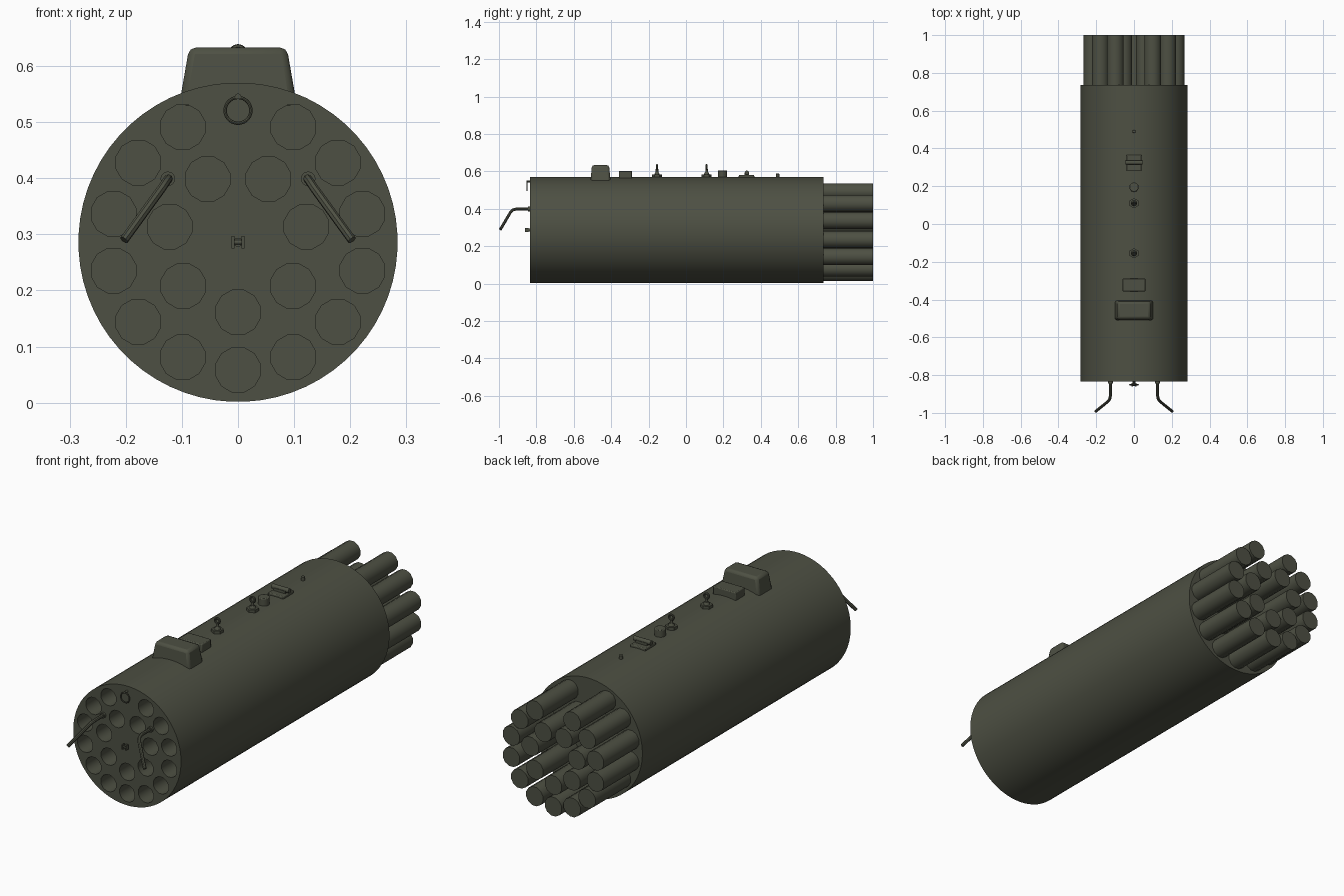
import bpy, bmesh, math
from math import sin, cos, pi, radians
from mathutils import Matrix, Vector

if "Cube" in bpy.data.objects:
    bpy.data.objects.remove(bpy.data.objects["Cube"])

CZ, R = 0.286, 0.2845            # pod axis height and radius
FRONT, BACK, TIP = -0.835, 0.735, 1.0
TOP = CZ + R

mat = bpy.data.materials.new("olive_paint")
mat.diffuse_color = (0.075, 0.08, 0.056, 1)
mat.use_nodes = True
mat.node_tree.nodes["Principled BSDF"].inputs["Base Color"].default_value = mat.diffuse_color


def finish(ob, bevel=0, seg=2):
    ob.data.materials.append(mat)
    if bevel:
        m = ob.modifiers.new("bevel", 'BEVEL')
        m.width, m.segments, m.limit_method = bevel, seg, 'ANGLE'
    bpy.ops.object.select_all(action='DESELECT')
    ob.select_set(True)
    bpy.context.view_layer.objects.active = ob
    bpy.ops.object.shade_smooth_by_angle(angle=radians(40))
    return ob


def from_bm(name, bm, **kw):
    bmesh.ops.recalc_face_normals(bm, faces=bm.faces)
    me = bpy.data.meshes.new(name)
    bm.to_mesh(me)
    bm.free()
    ob = bpy.data.objects.new(name, me)
    bpy.context.collection.objects.link(ob)
    return finish(ob, **kw)


def loop(bm, x, z, r, n, y):
    vs = [bm.verts.new((x + r * cos(2 * pi * (i + .5) / n), y, z + r * sin(2 * pi * (i + .5) / n)))
          for i in range(n)]
    return [bm.edges.new((vs[i], vs[(i + 1) % n])) for i in range(n)]


def cyl(name, loc, r, h, axis='Z', r2=None, n=20, **kw):
    bm = bmesh.new()
    rot = {'Z': Matrix(), 'Y': Matrix.Rotation(pi / 2, 4, 'X'), 'X': Matrix.Rotation(pi / 2, 4, 'Y')}[axis]
    bmesh.ops.create_cone(bm, cap_ends=True, segments=n, radius1=r, radius2=r if r2 is None else r2,
                          depth=h, matrix=Matrix.Translation(loc) @ rot)
    return from_bm(name, bm, **kw)


def box(name, lo, hi, taper=(0, 0), **kw):
    bm = bmesh.new()
    bmesh.ops.create_cube(bm, size=1)
    lo, hi = Vector(lo), Vector(hi)
    for v in bm.verts:
        top = v.co.z > 0
        for k in range(3):
            t = taper[k] if top and k < 2 else 0
            v.co[k] = hi[k] - t if v.co[k] > 0 else lo[k] + t
    return from_bm(name, bm, **kw)


def ring(name, loc, major, minor, rot=(pi / 2, 0, 0)):
    bpy.ops.mesh.primitive_torus_add(location=loc, rotation=rot, major_radius=major, minor_radius=minor,
                                     major_segments=28, minor_segments=8)
    ob = bpy.context.object
    ob.name = name
    return finish(ob)


# Tube layout: outer ring of 14 without the top one, inner ring of 7
spots = [(0.2275 * sin(a), CZ - 0.2275 * cos(a)) for a in
         (2 * pi * i / 14 for i in range(14) if i != 7)]
spots += [(0.125 * sin(a), CZ - 0.125 * cos(a)) for a in (2 * pi * i / 7 for i in range(7))]

# Pod body: perforated disc extruded to full length
bm = bmesh.new()
edges = loop(bm, 0, CZ, R, 64, FRONT)
for x, z in spots:
    edges += loop(bm, x, z, 0.041, 12, FRONT)
bmesh.ops.triangle_fill(bm, use_beauty=True, edges=edges, normal=(0, -1, 0))
ext = bmesh.ops.extrude_face_region(bm, geom=bm.faces[:], use_keep_orig=True)
bmesh.ops.translate(bm, vec=(0, BACK - FRONT, 0),
                    verts=[g for g in ext["geom"] if isinstance(g, bmesh.types.BMVert)])
from_bm("pod_body", bm)

# Rear tubes protruding from the body
for i, (x, z) in enumerate(spots):
    bm = bmesh.new()
    inner0, outer0 = loop(bm, x, z, 0.041, 12, BACK - .01), loop(bm, x, z, 0.046, 12, BACK - .01)
    inner1, outer1 = loop(bm, x, z, 0.041, 12, TIP), loop(bm, x, z, 0.046, 12, TIP)
    for a, b in ((outer0, outer1), (inner0, inner1), (inner1, outer1)):
        bmesh.ops.bridge_loops(bm, edges=a + b)
    from_bm(f"tube_{i + 1:02d}", bm)

# Bent contact arms on the front
for s, side in ((-1, "left"), (1, "right")):
    cu = bpy.data.curves.new("arm_" + side, 'CURVE')
    cu.dimensions, cu.bevel_depth, cu.bevel_resolution, cu.use_fill_caps = '3D', 0.008, 2, True
    pts = [(.125, FRONT + .01, .399), (.124, -.905, .399), (.128, -.925, .394),
           (.136, -.938, .382), (.203, -.992, .29)]
    sp = cu.splines.new('POLY')
    sp.points.add(len(pts) - 1)
    for p, (x, y, z) in zip(sp.points, pts):
        p.co = (s * x, y, z, 1)
    tmp = bpy.data.objects.new("tmp", cu)
    bpy.context.collection.objects.link(tmp)
    me = bpy.data.meshes.new_from_object(tmp.evaluated_get(bpy.context.evaluated_depsgraph_get()))
    bpy.data.objects.remove(tmp)
    ob = bpy.data.objects.new("contact_arm_" + side, me)
    bpy.context.collection.objects.link(ob)
    finish(ob)
    cyl("arm_socket_" + side, (s * .125, FRONT - .004, .399), .013, .012, 'Y')

# Front centre bolt and pull ring
cyl("centre_bolt", (0, FRONT - .008, CZ), .008, .02, 'Y')
for s in (-1, 1):
    box("bolt_cheek", (s * .009 - .003, -.861, CZ - .011), (s * .009 + .003, -.843, CZ + .011))
cyl("bolt_pin", (0, -.853, CZ), .004, .02, 'X')
ring("pull_ring", (0, -.851, .521), .023, .003)
cyl("ring_stud", (0, -.843, .546), .005, .022, 'Y')

# Tapered cover and low box on top
box("top_cover", (-.105, -.512, .53), (.105, -.402, .633), (.018, .009), bevel=.012)
box("connector_box", (-.06, -.358, .555), (.06, -.288, .602), bevel=.004)

# Two suspension lugs
for y in (-.155, .11):
    cyl("lug_base", (0, y, TOP + .004), .027, .018, n=6)
    cyl("lug_collar", (0, y, TOP + .018), .016, .014, r2=.009)
    cyl("lug_post", (0, y, TOP + .026), .007, .03)
    ring("lug_eye", (0, y, .622), .012, .005)

# Round plug, latch and small pin
cyl("round_plug", (0, .195, .585), .025, .04, bevel=.004)
box("latch_base", (-.04, .282, .555), (.04, .365, .58), bevel=.004)
cyl("latch_bar", (0, .325, .593), .011, .09, 'X')
box("latch_block", (-.03, .312, .575), (.03, .338, .592))
cyl("small_pin", (0, .49, .575), .009, .026, bevel=.003)
